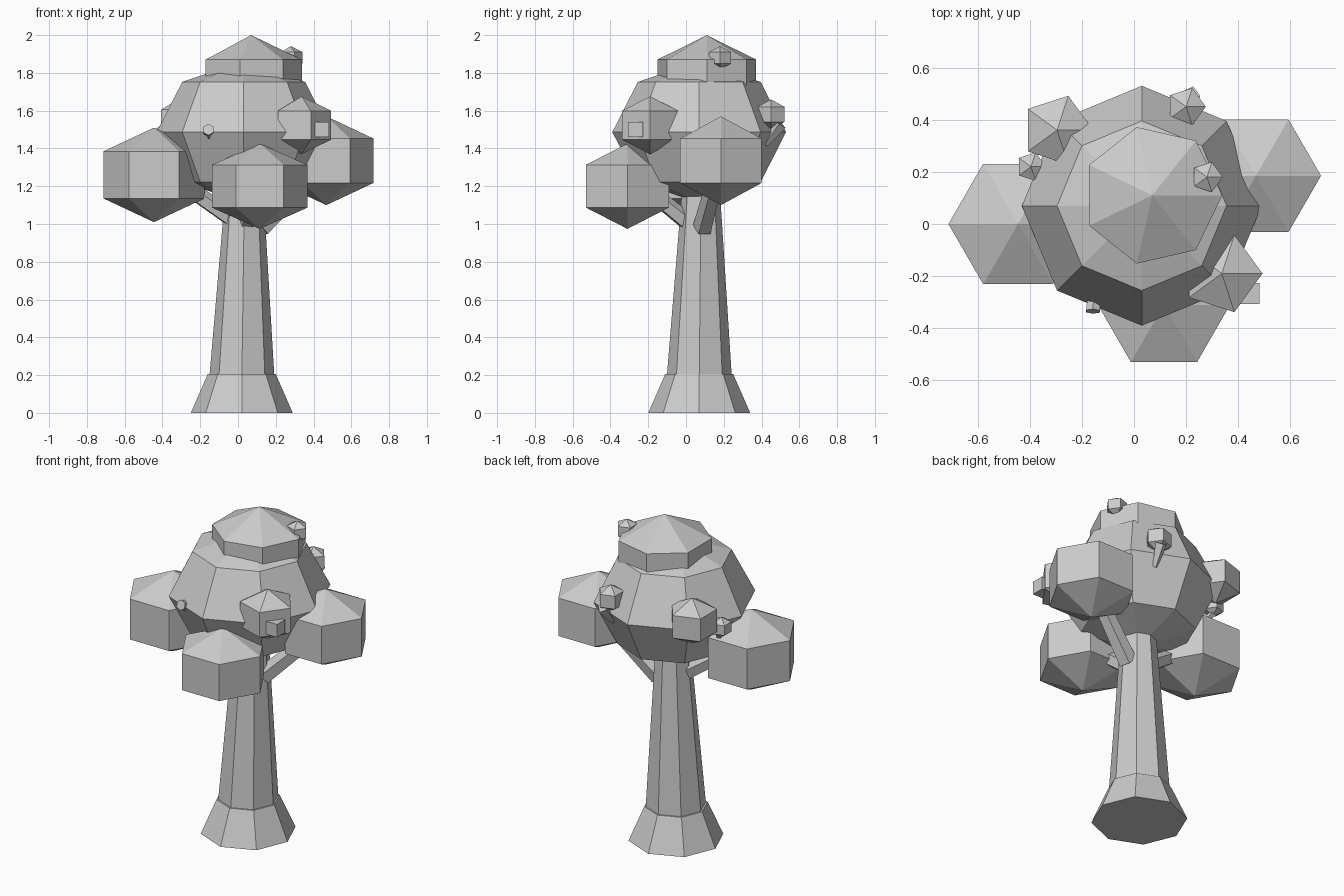
import bpy, bmesh
from math import sin, cos, pi
from mathutils import Vector, Matrix

cube = bpy.data.objects.get("Cube")
if cube:
    bpy.data.objects.remove(cube, do_unlink=True)

GREY = (0.6, 0.6, 0.6, 1)
mat = bpy.data.materials.new("pale_grey")
mat.use_nodes = True
mat.diffuse_color = GREY
mat.node_tree.nodes["Principled BSDF"].inputs["Base Color"].default_value = GREY


def finish(name, bm):
    bmesh.ops.recalc_face_normals(bm, faces=bm.faces)
    mesh = bpy.data.meshes.new(name)
    bm.to_mesh(mesh)
    bm.free()
    mesh.materials.append(mat)
    obj = bpy.data.objects.new(name, mesh)
    bpy.context.collection.objects.link(obj)
    return obj


def loft(name, sides, sections):
    """Join horizontal polygon rings (x, y, z, radius); radius 0 is a point."""
    bm = bmesh.new()
    rings = []
    for x, y, z, r in sections:
        count = sides if r else 1
        rings.append([bm.verts.new((x + r * cos(2 * pi * i / sides),
                                    y + r * sin(2 * pi * i / sides), z))
                      for i in range(count)])
    for a, b in zip(rings, rings[1:]):
        for i in range(sides):
            j = (i + 1) % sides
            quad = [a[i % len(a)], a[j % len(a)], b[j % len(b)], b[i % len(b)]]
            bm.faces.new(list(dict.fromkeys(quad)))
    for ring in (rings[0], rings[-1]):
        if len(ring) > 1:
            bm.faces.new(ring)
    return finish(name, bm)


def clump(name, centre, radius, height, sides, bands=3):
    """Low-poly squashed ball: bands counts the rows of faces."""
    x, y, z = centre
    sections = []
    for i in range(bands + 1):
        t = pi * i / bands
        r = radius * sin(t) if 0 < i < bands else 0
        sections.append((x, y, z - height * cos(t), r))
    return loft(name, sides, sections)


def stick(name, start, end, r1, r2, sides=5):
    """Tapered prism between two points."""
    a, b = Vector(start), Vector(end)
    bm = bmesh.new()
    turn = (b - a).to_track_quat('Z', 'Y').to_matrix().to_4x4()
    bmesh.ops.create_cone(bm, cap_ends=True, segments=sides, radius1=r1,
                          radius2=r2, depth=(b - a).length,
                          matrix=Matrix.Translation((a + b) / 2) @ turn)
    return finish(name, bm)


# Trunk and flared root
loft("root_flare", 8, [(.02, .07, 0, .27), (.02, .07, .205, .18)])
loft("trunk", 8, [(.02, .07, .15, .175), (.035, .08, 1.25, .095)])

# Branches reaching to the side clumps
stick("right_branch", (-.02, .06, 1.02), (-.40, .0, 1.28), .05, .04)
stick("left_branch", (.12, .09, .98), (.42, .17, 1.28), .055, .045)
stick("front_branch", (.04, .02, 1.0), (.11, -.28, 1.24), .05, .04)

# Main crown and cap
clump("main_crown", (.03, .07, 1.487), .46, .375, 8, 4)
clump("crown_cap", (.07, .11, 1.74), .31, .26, 7)

# Large side clumps
clump("right_clump", (-.445, 0, 1.26), .308, .25, 6)
clump("front_clump", (.115, -.31, 1.2), .293, .226, 6)
clump("left_clump", (.468, .185, 1.335), .288, .235, 6)

# Medium clumps
clump("front_left_clump", (.337, -.19, 1.523), .18, .153, 5)
clump("back_right_clump", (-.295, .36, 1.535), .16, .14, 5)

# Small buds, each with a twig
clump("back_bud", (.2, .45, 1.58), .087, .08, 5)
stick("back_bud_twig", (.2, .42, 1.42), (.22, .50, 1.53), .015, .035, 4)
clump("top_bud", (.28, .18, 1.88), .07, .062, 5)
stick("top_bud_twig", (.26, .14, 1.76), (.29, .16, 1.86), .012, .03, 4)
clump("right_bud", (-.395, .22, 1.47), .066, .06, 5)
stick("right_bud_twig", (-.36, .2, 1.38), (-.41, .23, 1.46), .012, .03, 4)
stick("front_bud", (-.155, -.25, 1.475), (-.157, -.335, 1.5), .022, .031, 6)
stick("front_bud_twig", (-.15, -.25, 1.43), (-.155, -.32, 1.49), .012, .02, 4)

# Small block on the front left clump
bm = bmesh.new()
bmesh.ops.create_cube(bm, size=.08, matrix=Matrix.Translation((.442, -.267, 1.5)))
finish("front_block", bm)
